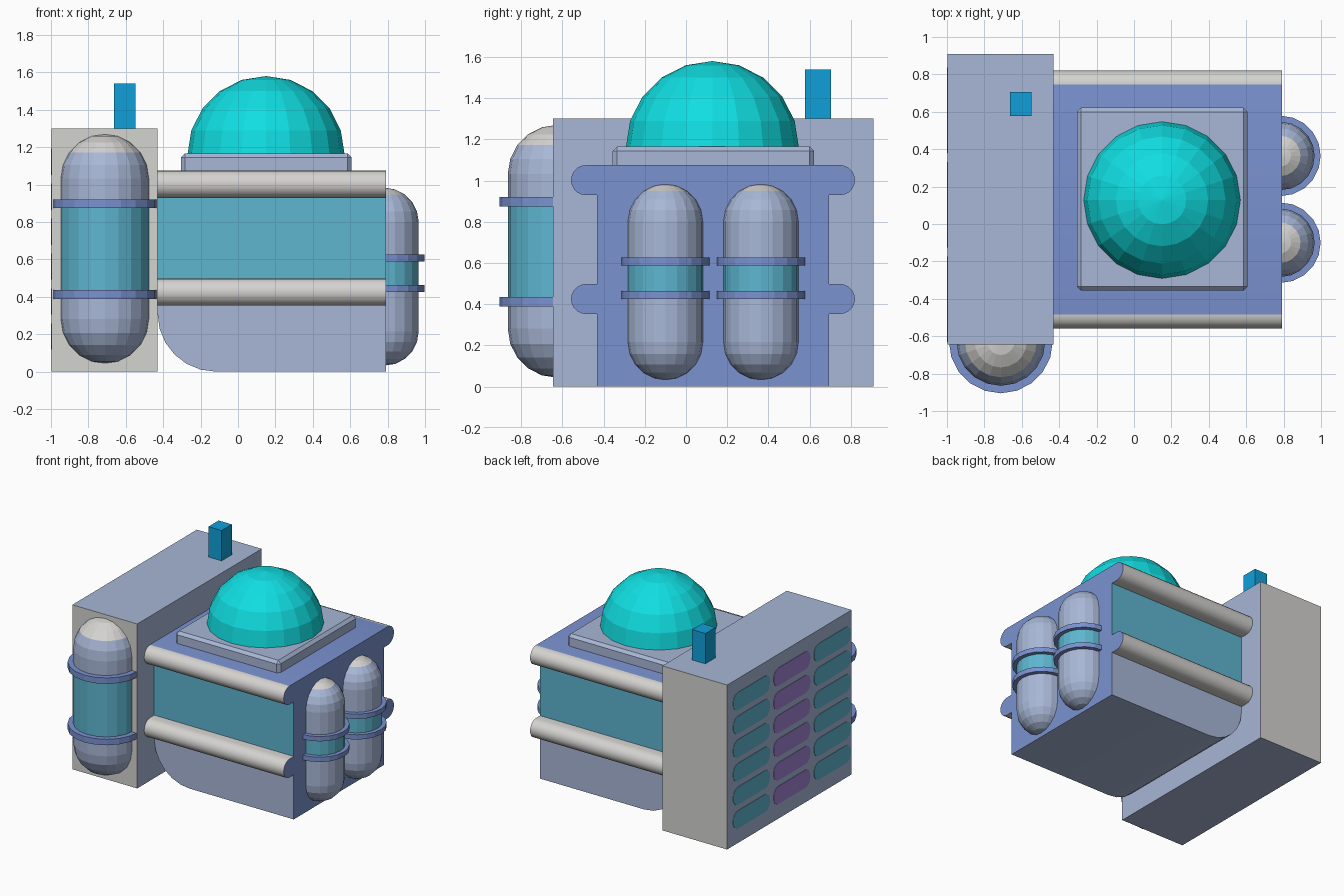
import bpy, bmesh, math
from mathutils import Vector

if "Cube" in bpy.data.objects:
    bpy.data.objects.remove(bpy.data.objects["Cube"])


def mat(name, rgb):
    lin = [(c / 255 / 12.92) if c < 11 else ((c / 255 + 0.055) / 1.055) ** 2.4 for c in rgb]
    m = bpy.data.materials.new(name)
    m.diffuse_color = (*lin, 1)
    m.use_nodes = True
    m.node_tree.nodes["Principled BSDF"].inputs["Base Color"].default_value = m.diffuse_color
    return m


STEEL = mat("steel_blue", (168, 183, 214))
GREY = mat("light_grey", (212, 211, 208))
TEAL = mat("glass_teal", (94, 182, 208))
BLUE = mat("trim_blue", (122, 146, 208))
CYAN = mat("dome_cyan", (16, 222, 226))
AZURE = mat("antenna_azure", (16, 160, 217))
PURPLE = mat("window_purple", (164, 131, 215))


def finish(name, bm, mats, rule=None):
    """Turn a bmesh into an object; rule(normal, centre) gives the material slot."""
    bmesh.ops.recalc_face_normals(bm, faces=bm.faces)
    bm.normal_update()
    if rule:
        for f in bm.faces:
            f.material_index = rule(f.normal, f.calc_center_median())
    me = bpy.data.meshes.new(name)
    bm.to_mesh(me)
    bm.free()
    for m in mats:
        me.materials.append(m)
    ob = bpy.data.objects.new(name, me)
    bpy.context.collection.objects.link(ob)
    return ob


def box(name, lo, hi, mats, rule=None, bevel=0):
    bm = bmesh.new()
    bmesh.ops.create_cube(bm, size=1)
    for v in bm.verts:
        v.co = Vector([lo[i] + (v.co[i] + 0.5) * (hi[i] - lo[i]) for i in range(3)])
    if bevel:
        edges = [e for e in bm.edges if sum(v.co.z for v in e.verts) > 2 * lo[2] + 1e-4]
        bmesh.ops.bevel(bm, geom=edges, offset=bevel, segments=1, affect='EDGES')
    return finish(name, bm, mats, rule)


def prism_x(yz, x0, x1):
    """Extrude a (y, z) outline along x."""
    bm = bmesh.new()
    f = bm.faces.new([bm.verts.new((x0, y, z)) for y, z in yz])
    ext = bmesh.ops.extrude_face_region(bm, geom=[f])
    for v in ext["geom"]:
        if isinstance(v, bmesh.types.BMVert):
            v.co.x = x1
    return bm


def lathe(name, x, y, profile, mats, rule=None, n=20):
    """Revolve an (r, z) profile about a vertical axis."""
    bm = bmesh.new()
    rings = []
    for r, z in profile:
        k = 1 if r < 1e-5 else n
        rings.append([bm.verts.new((x + r * math.cos(2 * math.pi * i / n),
                                    y + r * math.sin(2 * math.pi * i / n), z)) for i in range(k)])
    for a, b in zip(rings, rings[1:]):
        for i in range(n):
            j = (i + 1) % n
            q = [a[i % len(a)], a[j % len(a)], b[j % len(b)], b[i % len(b)]]
            bm.faces.new(list(dict.fromkeys(q)))
    return finish(name, bm, mats, rule)


def arc(cx, cy, r, a0, a1, n):
    return [(cx + r * math.cos(math.radians(a0 + (a1 - a0) * i / n)),
             cy + r * math.sin(math.radians(a0 + (a1 - a0) * i / n))) for i in range(n + 1)]


# Tall side block with grey end walls
box("side_block", (-0.997, -0.645, 0), (-0.43, 0.91, 1.3), [STEEL, GREY],
    lambda n, c: 1 if abs(n.y) > 0.9 else 0)

# Rounded window plates on the outer wall: three columns of six
for col in range(3):
    for row in range(6):
        cy, cz, hw, hh, r = 0.608 - 0.505 * col, 0.187 + 0.187 * row, 0.228, 0.07, 0.06
        pts = []
        for k, (sy, sz) in enumerate([(1, 1), (-1, 1), (-1, -1), (1, -1)]):
            pts += arc(cy + sy * (hw - r), cz + sz * (hh - r), r, 90 * k, 90 * k + 90, 4)
        finish(f"window_{col}_{row}", prism_x(pts, -1.0, -0.996), [PURPLE if col == 1 else TEAL])

# Antenna stub
box("antenna", (-0.663, 0.578, 1.3), (-0.548, 0.705, 1.54), [AZURE])

# Main body: profile with two rounded rails on each side, extruded along x
CY, WALL, RAIL, R = 0.131, 0.563, 0.689, 0.073
half = [(WALL, 0)]
for zc in (0.425, 1.002):
    rail = arc(RAIL - R, zc, R, -90, 90, 10)
    half += [(WALL, zc - R)] + rail
    if zc < 1:
        half.append((WALL, zc + R))
outline = [(CY + d, z) for d, z in half] + [(CY - d, z) for d, z in reversed(half)]
bm = prism_x(outline, -0.43, 0.79)
# Big round on the lower inner edge
low = [e for e in bm.edges if all(v.co.z < 1e-4 and v.co.x < -0.4 for v in e.verts)]
bmesh.ops.bevel(bm, geom=low, offset=0.31, segments=6, profile=0.5, affect='EDGES')


def body_rule(n, c):
    if n.x > 0.9 or (n.z > 0.95 and c.z > 1.05 and abs(c.y - CY) < 0.2):
        return 0
    if abs(c.y - CY) > WALL + 0.004:
        return 1
    return 2 if 0.5 < c.z < 0.92 and abs(n.y) > 0.9 else 3


body = finish("main_body", bm, [BLUE, GREY, TEAL, STEEL], body_rule)
bpy.context.view_layer.objects.active = body
body.select_set(True)
bpy.ops.object.shade_smooth_by_angle(angle=math.radians(30))

# Dome plinth and dome
box("dome_plinth", (-0.306, -0.356, 1.07), (0.608, 0.622, 1.166), [STEEL], bevel=0.022)
lathe("dome", 0.15, 0.128, [(0.42, 1.16)] + arc(0, 1.16, 0.42, 0, 90, 5)[1:], [CYAN])


# Capsule tanks: steel ends, teal middle, grey crown and two blue hoops
def tank(name, x, y, r, z0, z1, hoops, hoop_r, hoop_h, crown):
    prof = arc(0, z0 + r, r, -90, 0, 5) + [(r, h) for h in hoops] + arc(0, z1 - r, r, 0, 90, 5)
    top = z1 - r + r * math.sin(math.radians(crown))
    lathe(name, x, y, prof, [STEEL, TEAL, GREY],
          lambda n, c: 2 if c.z > top else (1 if hoops[0] < c.z < hoops[1] else 0))
    for i, h in enumerate(hoops):
        a, b = h - hoop_h / 2, h + hoop_h / 2
        lathe(f"{name}_hoop_{i}", x, y,
              [(r - 0.02, a), (hoop_r, a), (hoop_r, b), (r - 0.02, b), (r - 0.02, a)], [BLUE])


tank("front_tank", -0.712, -0.627, 0.238, 0.043, 1.27, (0.412, 0.897), 0.278, 0.047, 36)
for i, y in enumerate((-0.1, 0.364)):
    tank(f"side_tank_{i}", 0.783, y, 0.183, 0.032, 0.983, (0.444, 0.607), 0.215, 0.038, 54)
